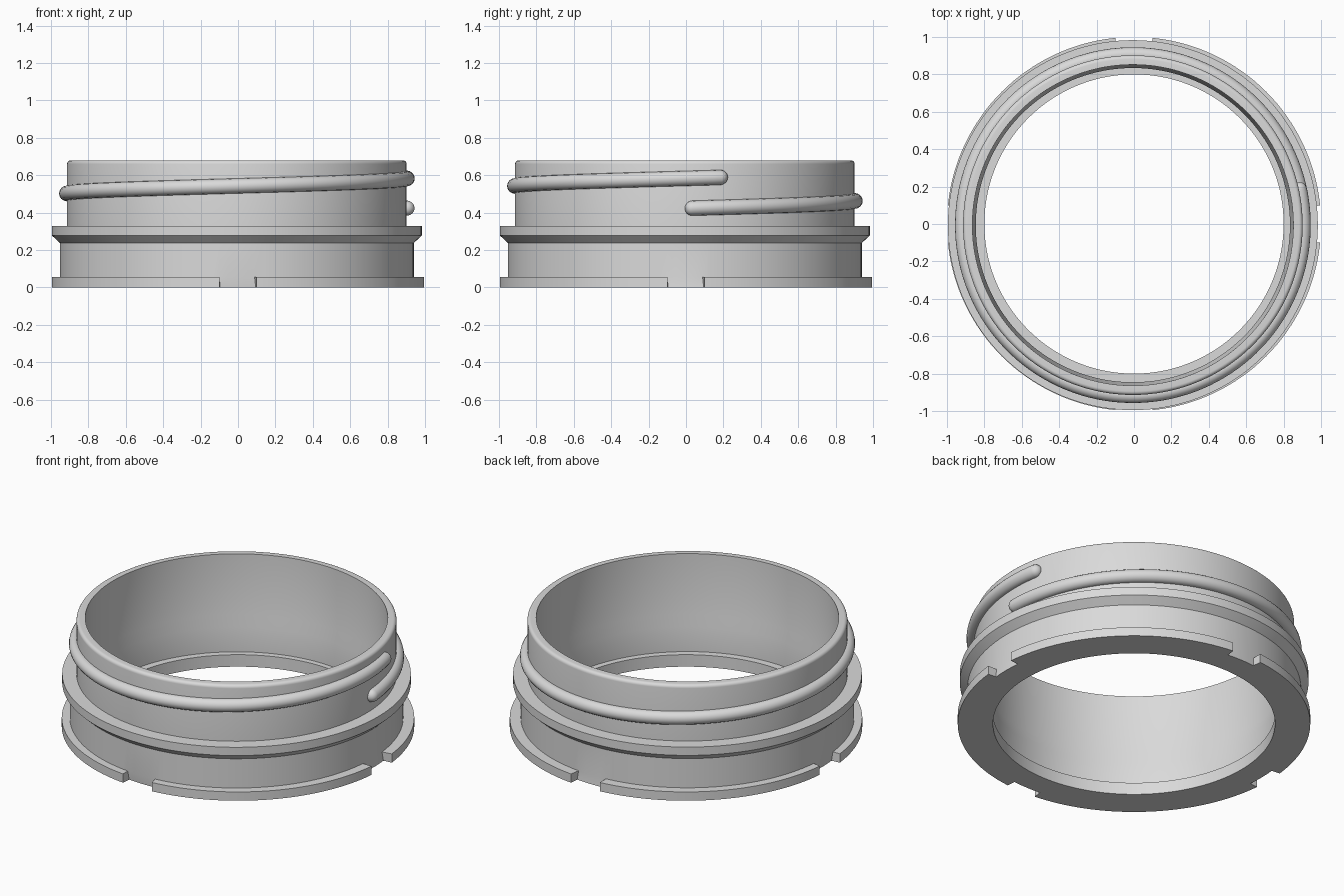
import bpy, bmesh
from math import sin, cos, pi, asin, sqrt, radians

cube = bpy.data.objects.get("Cube")
if cube:
    bpy.data.objects.remove(cube, do_unlink=True)

grey = bpy.data.materials.new("plain grey")
grey.use_nodes = True
colour = (0.7, 0.7, 0.7, 1)
grey.diffuse_color = colour
grey.node_tree.nodes["Principled BSDF"].inputs["Base Color"].default_value = colour

SHIFT = -0.006      # neck sits slightly off the base centre
FLANGE_TOP = 0.055
BODY_R = 0.946


def finish(name, bm):
    """Clean the mesh, make the object and shade it."""
    bmesh.ops.remove_doubles(bm, verts=bm.verts, dist=1e-5)
    bmesh.ops.recalc_face_normals(bm, faces=bm.faces)
    mesh = bpy.data.meshes.new(name)
    bm.to_mesh(mesh)
    bm.free()
    mesh.materials.append(grey)
    obj = bpy.data.objects.new(name, mesh)
    bpy.context.collection.objects.link(obj)
    bpy.ops.object.select_all(action='DESELECT')
    obj.select_set(True)
    bpy.context.view_layer.objects.active = obj
    bpy.ops.object.shade_smooth_by_angle(angle=radians(30))
    return obj


def place(r, z, angle):
    """Point on the lathe; everything above the flange takes the shift."""
    s = SHIFT if z > 0.05 and 0.82 < r < 0.995 else 0
    return (r * cos(angle) + s, r * sin(angle) + s, z)


# Neck ring profile: outside going up, over the rounded rim, down the inside
fillet = [(0.888 + 0.02 * cos(t * pi / 10), 0.66 + 0.02 * sin(t * pi / 10))
          for t in range(6)]
outer = [(BODY_R, FLANGE_TOP), (BODY_R, 0.238), (0.989, 0.278),
         (0.989, 0.33), (0.908, 0.33)]
inner = [(0.858, 0.68), (0.855, 0.30), (0.84, 0.23), (0.84, 0.075),
         (0.80, 0.075), (0.80, 0), (BODY_R, 0)]
neck = outer + fillet + inner
notch_wall = [(BODY_R, 0), (BODY_R, FLANGE_TOP)]
flange = [(BODY_R, 0), (1.0, 0), (1.0, FLANGE_TOP), (BODY_R, FLANGE_TOP)]

# Angular steps: a narrow notch and a long flange arc in every quarter
half = asin(0.1)
steps = []
for q in range(4):
    c = q * pi / 2
    steps += [(c - half + 2 * half * i / 4, True) for i in range(4)]
    arc = pi / 2 - 2 * half
    steps += [(c + half + arc * i / 32, False) for i in range(32)]

bm = bmesh.new()
for i, (a, is_notch) in enumerate(steps):
    b, next_notch = steps[(i + 1) % len(steps)]
    profile = neck + (notch_wall if is_notch else flange)[1:]
    for p, q in zip(profile, profile[1:]):
        bm.faces.new([bm.verts.new(place(*k)) for k in
                      ((*p, a), (*q, a), (*q, b), (*p, b))])
    # End walls of the flange beside each notch
    if is_notch != next_notch:
        bm.faces.new([bm.verts.new(place(*p, b)) for p in flange])
finish("neck_ring", bm)

# Screw thread: one rising turn of round bar with domed ends
TUBE, HELIX = 0.04, 0.911
start, end = radians(2.5), radians(372)
cap = TUBE / HELIX
stations = [(start - cap * cos(t * pi / 12), sin(t * pi / 12)) for t in range(6)]
stations += [(start + (end - start) * i / 140, 1) for i in range(141)]
stations += [(end + cap * sin(t * pi / 12), cos(t * pi / 12)) for t in range(1, 7)]

bm = bmesh.new()
rows = []
for a, scale in stations:
    z = 0.423 + 0.16 * a / (2 * pi)
    row = []
    for k in range(16):
        r = HELIX + TUBE * scale * cos(k * pi / 8)
        row.append(bm.verts.new((r * cos(a) + SHIFT, r * sin(a) + SHIFT,
                                 z + TUBE * scale * sin(k * pi / 8))))
    rows.append(row)
for lo, hi in zip(rows, rows[1:]):
    for k in range(16):
        j = (k + 1) % 16
        bm.faces.new((lo[k], lo[j], hi[j], hi[k]))
finish("screw_thread", bm)
